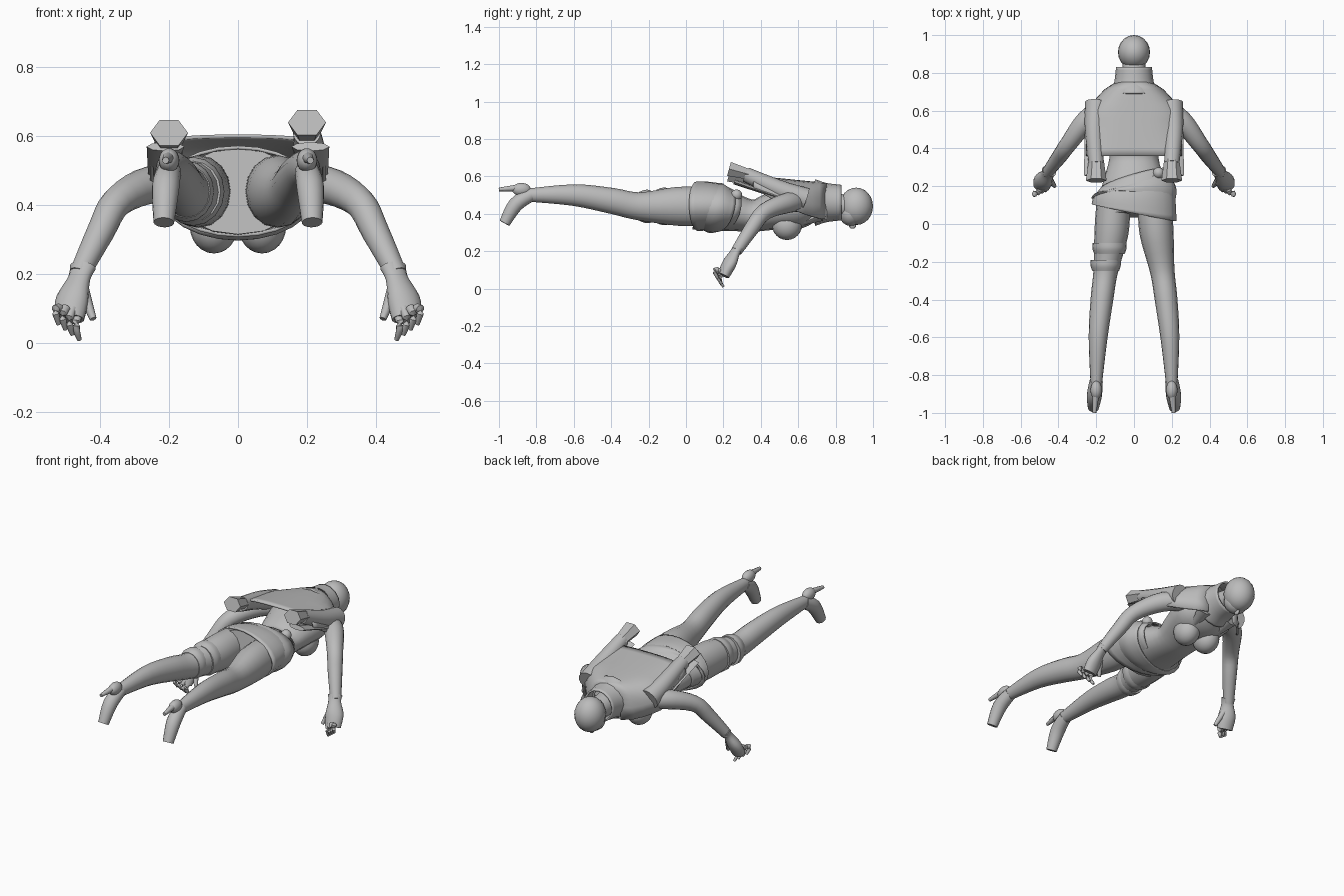
import bpy, bmesh, math
from mathutils import Vector, Matrix

default_cube = bpy.data.objects.get("Cube")
if default_cube:
    bpy.data.objects.remove(default_cube)

colour = (.5, .5, .5, 1)
grey = bpy.data.materials.new("plain grey")
grey.use_nodes = True
grey.diffuse_color = colour
grey.node_tree.nodes["Principled BSDF"].inputs["Base Color"].default_value = colour


def finish(name, bm, thickness=0):
    """Turn a bmesh into a smooth shaded object, optionally a shell."""
    bmesh.ops.recalc_face_normals(bm, faces=bm.faces)
    mesh = bpy.data.meshes.new(name)
    bm.to_mesh(mesh)
    bm.free()
    mesh.materials.append(grey)
    obj = bpy.data.objects.new(name, mesh)
    bpy.context.collection.objects.link(obj)
    if thickness:
        solid = obj.modifiers.new("thickness", "SOLIDIFY")
        solid.thickness = thickness
        solid.offset = 0
    bpy.ops.object.select_all(action="DESELECT")
    obj.select_set(True)
    bpy.context.view_layer.objects.active = obj
    bpy.ops.object.shade_smooth_by_angle(angle=math.radians(50))


def bridge(bm, rings, closed):
    """Join neighbouring rings with quads."""
    for lower, upper in zip(rings, rings[1:]):
        count = len(lower)
        for i in range(count if closed else count - 1):
            j = (i + 1) % count
            bm.faces.new((lower[i], lower[j], upper[j], upper[i]))


def smooth_path(stations, steps=4):
    """Interpolate the stations with a smooth spline that passes through each one."""
    knots = [Vector(station) for station in stations]
    knots = [knots[0], *knots, knots[-1]]
    path = []
    for before, start, end, after in zip(knots, knots[1:], knots[2:], knots[3:]):
        leave, arrive = (end - before) / 2, (after - start) / 2
        for step in range(steps):
            t = step / steps
            bend = (end - start) * 3 - leave * 2 - arrive
            twist = leave + arrive - (end - start) * 2
            path.append(start + leave * t + bend * t * t + twist * t ** 3)
    return path + [knots[-1]]


def loft(name, *stations, side=1, flat=1, sides=16, slants=(0, 0), thickness=0):
    """Tube through stations of x, y, z and half width; slants shear the end rings along x."""
    bm = bmesh.new()
    path = smooth_path(stations)
    last = len(path) - 1
    rings = []
    for k, station in enumerate(path):
        along = (path[min(k + 1, last)] - path[max(k - 1, 0)]).to_3d().normalized()
        across = along.cross(Vector((0, 0, 1))).normalized()
        up = across.cross(along) * flat
        slant = slants[0] + (slants[1] - slants[0]) * k / last
        ring = []
        for i in range(sides):
            turn = math.tau * i / sides
            point = (across * math.cos(turn) + up * math.sin(turn)) * station.w
            point.y += slant * point.x
            point += station.to_3d()
            point.x *= side
            ring.append(bm.verts.new(point))
        rings.append(ring)
    bridge(bm, rings, closed=True)
    if not thickness:
        bm.faces.new(rings[0])
        bm.faces.new(rings[-1])
    finish(name, bm, thickness)


def ball(name, centre, scale, side=1):
    """Stretched sphere."""
    bm = bmesh.new()
    place = Matrix.Diagonal((side, 1, 1, 1)) @ Matrix.Translation(centre)
    matrix = place @ Matrix.Diagonal((*scale, 1))
    bmesh.ops.create_uvsphere(bm, u_segments=20, v_segments=12, radius=1, matrix=matrix)
    finish(name, bm)


# Head, face and neck
ball("head", (0, .91, .44), (.085, .09, .1))
ball("jaw", (0, .88, .4), (.07, .06, .065))
ball("nose", (0, .89, .34), (.01, .02, .02))
loft("neck", (0, .68, .46, .07), (0, .86, .44, .06))

# Torso from shoulders to pelvis
loft("torso", (0, .71, .46, .12), (0, .6, .44, .18), (0, .45, .41, .15),
     (0, .35, .39, .13), (0, .2, .42, .17), (0, .05, .44, .19), flat=.66)

# Slanted skirt, waist sash and buckle
loft("skirt", (0, .06, .44, .22), (0, .15, .44, .21), (0, .24, .42, .17),
     flat=.58, sides=24, slants=(-.2, .3), thickness=.01)
loft("waist_sash", (0, .13, .44, .21), (0, .16, .43, .22), (0, .2, .42, .19),
     flat=.6, sides=24, slants=(-.1, .3), thickness=.01)
ball("belt_buckle", (.13, .27, .5), (.03, .03, .03))

# Jacket collar
loft("jacket_collar", (0, .69, .46, .12), (0, .75, .46, .1), (0, .83, .46, .09), thickness=.01)

# Open jacket back, an arch that widens at the shoulders and lifts off the waist
bm = bmesh.new()
arches = []
rows, columns = 10, 16
for row in range(rows + 1):
    t = row / rows
    width = .09 + .16 * min(1, t * 2.5) ** .7
    low = .37 + .17 * t ** 1.5
    top = .56 + .04 * t
    arch = []
    for column in range(columns + 1):
        turn = math.pi * column / columns
        across = math.copysign(abs(math.cos(turn)) ** .7, math.cos(turn))
        lift = abs(math.sin(turn)) ** .6
        arch.append(bm.verts.new((width * across, .75 - .39 * t, low + (top - low) * lift)))
    arches.append(arch)
bridge(bm, arches, closed=False)
finish("jacket_back", bm, thickness=.01)

for side, label in ((1, "left_"), (-1, "right_")):
    # Loose jacket sleeve with an angular cuff; the left one sits higher
    cuff = .61 if side > 0 else .58
    loft(label + "jacket_sleeve", (.2, .64, .48, .06), (.21, .5, .53, .05),
         (.2, .32, cuff, .04), side=side)
    loft(label + "jacket_cuff", (.2, .34, cuff, .04), (.2, .23, cuff + .03, .055),
         side=side, flat=.8, sides=6)
    # Hanging hem and front lapel
    loft(label + "jacket_hem", (.23, .55, .47, .03), (.21, .26, .57, .055),
         side=side, flat=.25, sides=8)
    loft(label + "lapel", (.09, .72, .39, .05), (.08, .62, .35, .02),
         side=side, flat=.6, sides=8)
    ball(label + "breast", (.07, .54, .34), (.07, .08, .08), side)

    # Arm
    loft(label + "arm", (.14, .63, .46, .05), (.25, .55, .46, .055), (.35, .42, .41, .045),
         (.4, .35, .32, .04), (.46, .27, .2, .03), side=side)

    # Glove, four curled fingers and thumb
    loft(label + "glove", (.45, .28, .22, .04), (.46, .26, .19, .035), (.48, .23, .13, .05),
         (.49, .2, .07, .045), side=side, flat=.7)
    for finger in range(4):
        x = .46 + finger * .02
        y = .2 - finger * .01
        curl = finger * .015
        loft(label + "finger", (x, y, .1, .015), (x + .01, y - .02, .05 + curl, .012),
             (x, y, .01 + curl, .007), side=side, sides=8)
    loft(label + "thumb", (.45, .24, .15, .02), (.42, .2, .07, .01), side=side, sides=8)

    # Leg from hip to ankle
    loft(label + "leg", (.11, .1, .44, .09), (.12, -.05, .44, .09), (.15, -.25, .44, .065),
         (.17, -.4, .47, .06), (.19, -.6, .5, .05), (.2, -.85, .5, .03),
         side=side, flat=1.15)

    # High heeled shoe
    loft(label + "shoe", (.2, -.83, .5, .035), (.21, -.91, .45, .04), (.215, -.97, .35, .03),
         side=side)
    ball(label + "shoe_heel", (.2, -.88, .53), (.03, .05, .035), side)
    loft(label + "heel_spike", (.2, -.88, .54, .02), (.21, -1, .53, .01), side=side, sides=8)

# Bands strapped around the right thigh
for y, x, width in ((-.13, .13, .09), (-.22, .15, .08)):
    loft("thigh_band", (x, y - .03, .44, width - .01), (x, y, .44, width),
         (x, y + .03, .44, width), side=-1, flat=1.1)
